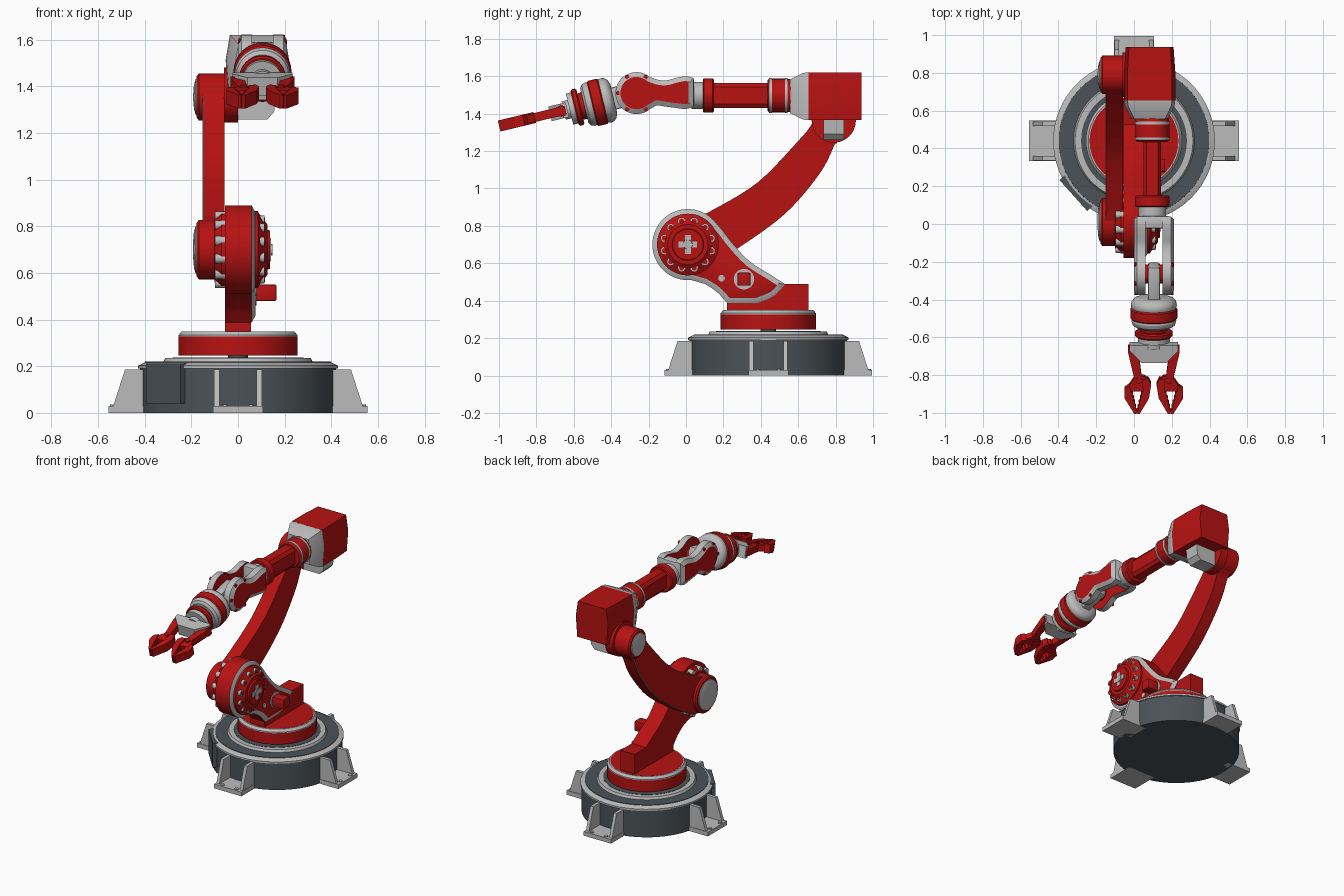
import bpy, bmesh
from math import sin, cos, pi, radians
from mathutils import Matrix, Vector

if "Cube" in bpy.data.objects:
    bpy.data.objects.remove(bpy.data.objects["Cube"])

def material(name, rgb):
    m = bpy.data.materials.new(name)
    m.diffuse_color = (*rgb, 1)
    m.use_nodes = True
    m.node_tree.nodes["Principled BSDF"].inputs["Base Color"].default_value = m.diffuse_color
    return m

RED = material("red_paint", (0.48, 0.006, 0.006))
GREY = material("light_metal", (0.5, 0.5, 0.5))
DARK = material("dark_metal", (0.07, 0.085, 0.095))
AXES = {'X': lambda u, v, w: (w, u, v), 'Y': lambda u, v, w: (u, w, v), 'Z': lambda u, v, w: (u, v, w)}
I = Matrix()

def loft(name, rings, mat, M=I, rim=None, face_mat=None, bevel=0):
    """Skin a list of point rings; rim=(width, height) insets the last cap."""
    bm = bmesh.new()
    vs = [[bm.verts.new(M @ Vector(p)) for p in r] for r in rings]
    n = len(vs[0])
    for a, b in zip(vs, vs[1:]):
        for i in range(n):
            bm.faces.new((a[i], a[(i + 1) % n], b[(i + 1) % n], b[i]))
    first, last = bm.faces.new(vs[0]), bm.faces.new(vs[-1])
    bmesh.ops.recalc_face_normals(bm, faces=bm.faces)
    if face_mat:
        first.material_index = last.material_index = 2
    if rim:
        out = bmesh.ops.inset_region(bm, faces=[last], thickness=rim[0], depth=rim[1], use_even_offset=True)
        for f in out["faces"]:
            f.material_index = 1
    if bevel:
        bmesh.ops.bevel(bm, geom=bm.edges[:], offset=bevel, segments=2, profile=0.5, affect='EDGES')
    me = bpy.data.meshes.new(name)
    bm.to_mesh(me)
    bm.free()
    for m in (mat, GREY, face_mat or mat):
        me.materials.append(m)
    ob = bpy.data.objects.new(name, me)
    bpy.context.collection.objects.link(ob)
    return ob

def prism(name, pts, a, b, axis, mat, M=I, **kw):
    f = AXES[axis]
    return loft(name, [[f(u, v, w) for u, v in pts] for w in (a, b)], mat, M, **kw)

def lathe(name, prof, axis, c, mat, M=I, n=48):
    """prof is (position along axis, radius); c is the centre in the other two axes."""
    f = AXES[axis]
    return loft(name, [[f(c[0] + r * cos(2 * pi * i / n), c[1] + r * sin(2 * pi * i / n), h)
                        for i in range(n)] for h, r in prof], mat, M)

def box(name, x, y, z, mat, M=I, bevel=0):
    return prism(name, [(x[0], y[0]), (x[1], y[0]), (x[1], y[1]), (x[0], y[1])], z[0], z[1], 'Z', mat, M, bevel=bevel)

def arc(c, r, a0, a1, n=24):
    return [(c[0] + r * cos(radians(a0 + (a1 - a0) * i / n)), c[1] + r * sin(radians(a0 + (a1 - a0) * i / n)))
            for i in range(n + 1)]

def spline(pts, n=4):
    p = [Vector(q) for q in [pts[0], *pts, pts[-1]]]
    out = []
    for a, b, c, d in zip(p, p[1:], p[2:], p[3:]):
        for i in range(n):
            t = i / n
            out.append(tuple(0.5 * (2 * b + (c - a) * t + (2 * a - 5 * b + 4 * c - d) * t * t
                                    + (3 * b - a - 3 * c + d) * t ** 3)))
    return out + [tuple(pts[-1])]

# Round base with stepped rings
B = Matrix.Translation((0, 0.44, 0))
lathe("base_body", [(0, .42), (.195, .42)], 'Z', (0, 0), DARK, B, 64)
lathe("base_rim", [(.19, .428), (.203, .428), (.217, .40)], 'Z', (0, 0), GREY, B, 64)
lathe("base_top", [(.20, .40), (.22, .398)], 'Z', (0, 0), DARK, B, 64)
lathe("base_inner_ring", [(.21, .325), (.236, .312)], 'Z', (0, 0), GREY, B, 64)
lathe("base_inner_disc", [(.21, .28), (.238, .28)], 'Z', (0, 0), DARK, B, 64)
lathe("turntable_neck", [(.23, .042), (.26, .042)], 'Z', (0, 0), DARK, B)
lathe("turntable", [(.246, .255), (.327, .255)], 'Z', (0, 0), RED, B, 64)
lathe("turntable_rim", [(.325, .255), (.333, .255), (.349, .242)], 'Z', (0, 0), GREY, B, 64)
lathe("turntable_top", [(.33, .235), (.35, .235)], 'Z', (0, 0), RED, B, 64)
box("junction_box", (-.11, .11), (-.432, -.3), (.04, .212), DARK, B @ Matrix.Rotation(radians(-48), 4, 'Z'))

# Four bolted feet with side gussets
for k in range(4):
    M = B @ Matrix.Rotation(k * pi / 2, 4, 'Z')
    box("foot_plate", (.36, .555), (-.107, .107), (0, .03), GREY, M)
    for s in (-1, 1):
        prism("foot_gusset", [(.37, .02), (.538, .02), (.485, .185), (.37, .185)], s * .08, s * .103, 'Y', GREY, M)
        lathe("foot_bolt", [(.02, .013), (.036, .013)], 'Z', (.535, s * .055), GREY, M, 12)

# Shoulder pedestal and plate
prism("shoulder_block", [(.22, .34), (.655, .34), (.655, .49), (.49, .49), (.22, .40)], -.055, .055, 'X', RED)
S = (.01, .70)
shoulder = arc(S, .19, 38, 275, 40) + spline([(.1, .49), (.165, .447), (.22, .387)]) \
    + spline([(.38, .387), (.47, .425), (.53, .488)]) + spline([(.45, .54), (.34, .61), (.25, .705), (.2, .77)])
prism("shoulder_plate", shoulder, -.055, .058, 'X', RED, rim=(.028, .016), face_mat=RED)
lathe("shoulder_hub", [(.07, .165), (.085, .165), (.09, .155), (.126, .108), (.126, .085), (.138, .082)], 'X', S, RED)
lathe("arm_bearing", [(-.05, .165), (-.07, .165), (-.1, .14)], 'X', S, RED)
for i in range(12):
    a = 2 * pi * (i + .5) / 12
    for r, x0, x1 in ((.13, .07, .113), (.148, -.05, -.098)):
        lathe("hub_clip", [(x0, .021), (x1, .021)], 'X', (S[0] + r * cos(a), S[1] + r * sin(a)), GREY, n=14)
    lathe("hub_clip_core", [(.1, .013), (.116, .013)], 'X', (S[0] + .13 * cos(a), S[1] + .13 * sin(a)), RED, n=12)
for k in range(2):
    M = Matrix.Translation((0, *S)) @ Matrix.Rotation(k * pi / 2, 4, 'X')
    box("hub_cross", (.12, .142), (-.05, .05), (-.016, .016), GREY, M)
lathe("hub_nut", [(.12, .027), (.147, .024)], 'X', S, GREY, n=20)
lathe("socket_ring", [(.06, .055), (.08, .055)], 'X', (.31, .515), GREY, n=32)
box("socket_plug", (.07, .165), (.275, .345), (.48, .55), RED, bevel=.006)
lathe("plate_bolt", [(.06, .018), (.08, .018)], 'X', (.19, .52), GREY, n=16)

# Curved upper arm with capped end joints
E = (.79, 1.355)
arm = arc(S, .122, 110, 280) + spline([(.13, .595), (.27, .675), (.53, .865), (.715, 1.08), (.795, 1.235)], 6) \
    + arc(E, .1, -60, 170) + spline([(.67, 1.34), (.61, 1.265), (.38, 1.03), (.115, .87), (.03, .83)], 6)
prism("upper_arm", arm, -.058, -.148, 'X', RED, rim=(.004, .004))
for name, c, r in (("shoulder_joint", S, .127), ("elbow_joint", E, .101)):
    lathe(name, [(-.06, r), (-.168, r), (-.177, r - .012)], 'X', c, RED)
    lathe(name + "_cap", [(-.17, r - .02), (-.182, r - .025), (-.189, r - .05), (-.192, r - .085)], 'X', c, GREY)

# Elbow housing
CX, CZ = .105, 1.497
lathe("elbow_disc", [(-.06, .118), (0, .118)], 'X', (E[0], 1.363), RED)
prism("elbow_trunnion", [(-.01, 1.258), (.125, 1.258), (.155, 1.29), (.165, 1.4), (-.01, 1.4)], .735, .845, 'Y', GREY)
def head_ring(y, k, kz=1):
    return [(.083 + k * u, y, 1.493 + k * kz * v) for u, v in
            ((.118, .128), (.136, .02), (.124, -.128), (-.124, -.128), (-.136, .02), (-.118, .128))]
loft("elbow_housing", [head_ring(.655, 1), head_ring(.80, 1), head_ring(.937, .93, 1.07)], RED)
loft("elbow_housing_front", [head_ring(.657, 1), head_ring(.625, .97), head_ring(.555, .69)], GREY)

# Forearm with collars
c = (CX - .008, CZ)
lathe("forearm_rear_collar", [(.56, .088), (.53, .09), (.445, .09), (.435, .08)], 'Y', c, RED)
for y in (.452, .535):
    lathe("collar_band", [(y - .007, .093), (y + .007, .093)], 'Y', c, GREY)
prism("forearm_tube", [(c[0] + u, c[1] + v) for u, v in ((.047, .045), (.03, .068), (-.03, .068), (-.047, .045),
      (-.047, -.045), (-.03, -.068), (.03, -.068), (.047, -.045))], .1, .45, 'Y', RED)
lathe("forearm_front_collar", [(.15, .085), (.143, .092), (.095, .092), (.09, .085)], 'Y', c, RED)
lathe("fork_neck", [(.1, .073), (.03, .073)], 'Y', c, GREY)

# Wrist fork: two rimmed side plates joined by a bridge
P = (-.265, 1.51)
fork = arc(P, .112, 50, 310, 32) + spline([(-.155, 1.445), (-.11, 1.438), (-.05, 1.43), (0, 1.425), (.04, 1.437)]) \
    + spline([(.04, 1.59), (0, 1.6), (-.05, 1.592), (-.11, 1.577), (-.155, 1.582)])
for s in (-1, 1):
    prism("fork_plate", fork, CX + s * .045, CX + s * .09, 'X', GREY, rim=(.026, .016), face_mat=RED)
    for a in range(60, 301, 60):
        q = arc(P, .098, a, a, 1)[0]
        lathe("fork_bolt", [(CX + s * .08, .012), (CX + s * .103, .012)], 'X', q, RED, n=10)
box("fork_bridge", (CX - .085, CX + .085), (-.025, .043), (1.435, 1.59), GREY, bevel=.012)
lathe("wrist_pin", [(CX - .05, .05), (CX + .05, .05)], 'X', P, RED)

# Wrist drum, pitched down about the fork pin
W = Matrix.Translation((CX, *P)) @ Matrix.Rotation(radians(13.5), 4, 'X')
box("wrist_tongue", (-.032, .032), (-.17, .05), (-.06, .06), GREY, W, bevel=.01)
for name, prof, m in (
        ("wrist_drum_rear", [(.125, .08), (.135, .105), (.15, .118), (.17, .122), (.188, .116)], GREY),
        ("wrist_drum_band", [(.183, .118), (.19, .124), (.238, .124), (.245, .116)], RED),
        ("wrist_drum_front", [(.24, .116), (.255, .119), (.275, .112), (.287, .095)], GREY),
        ("wrist_neck", [(.28, .075), (.315, .07)], RED),
        ("tool_flange", [(.308, .092), (.315, .1), (.333, .1), (.34, .092)], RED),
        ("tool_plate", [(.338, .085), (.368, .085)], GREY),
        ("tool_stem", [(.36, .05), (.40, .05)], GREY)):
    lathe(name, [(-h, r) for h, r in prof], 'Y', (0, 0), m, W)

# Gripper palm, fingers and toothed claws
prism("gripper_palm", [(-.128, -.38), (.128, -.38), (.128, -.41), (.065, -.475), (-.065, -.475), (-.128, -.41)],
      -.04, .04, 'Z', GREY, W)
def teeth(p, q, n, out):
    """Zigzag edge from p to q, teeth pushed sideways by out."""
    pts = []
    for i in range(n):
        for t, o in ((i / n, 0), ((i + .6) / n, out)):
            pts.append((p[0] + (q[0] - p[0]) * t + o, p[1] + (q[1] - p[1]) * t))
    return pts + [q]
for s in (-1, 1):
    def part(name, pts, h):
        prism(name, [(s * x, -d) for x, d in pts], -h, h, 'Z', RED, W)
    part("finger_link", [(.085, .39), (.137, .39), (.137, .42), (.1, .58), (.062, .58)], .024)
    part("claw_knuckle", [(.13, .6), (.098, .552), (.05, .552), (.02, .58), (.06, .635), (.12, .635)], .022)
    part("claw_outer", [(.128, .6), (.155, .62), (.155, .67), (.103, .755)]
         + teeth((.092, .755), (.122, .635), 5, -.008), .03)
    part("claw_inner", [(.06, .57), (.03, .563), (.014, .595), (.026, .67), (.075, .755)]
         + teeth((.087, .755), (.058, .635), 5, .008), .03)
    lathe("finger_pin", [(-.03, .018), (.03, .018)], 'Z', (s * .112, -.405), RED, W, 16)
    lathe("claw_pin", [(-.03, .016), (.03, .016)], 'Z', (s * .08, -.575), RED, W, 16)

# Smooth curved surfaces, keep hard edges
bpy.ops.object.select_all(action='SELECT')
bpy.context.view_layer.objects.active = bpy.data.objects["base_body"]
bpy.ops.object.shade_smooth_by_angle(angle=radians(30))
